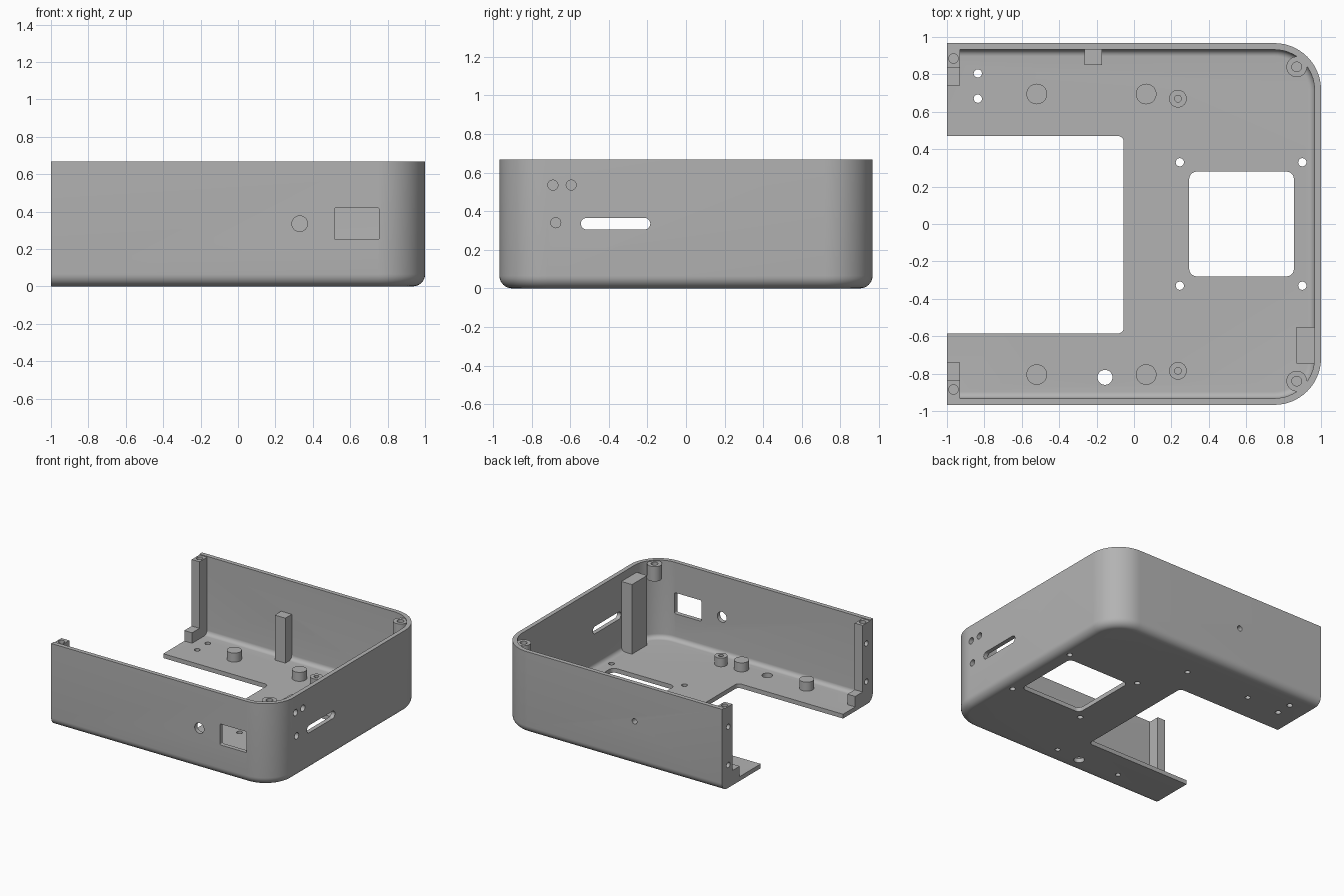
import bpy, bmesh
from math import sin, cos, pi

cube = bpy.data.objects.get("Cube")
if cube:
    bpy.data.objects.remove(cube, do_unlink=True)

GREY = (0.45, 0.45, 0.45, 1)
mat = bpy.data.materials.new("plain grey")
mat.use_nodes = True
mat.diffuse_color = GREY
bsdf = mat.node_tree.nodes["Principled BSDF"]
bsdf.inputs["Base Color"].default_value = GREY
bsdf.inputs["Roughness"].default_value = 0.7

HALF_Y, HEIGHT, WALL, CORNER, FLOOR = 0.967, 0.667, 0.035, 0.25, 0.035


def finish(name, bm):
    bmesh.ops.remove_doubles(bm, verts=bm.verts, dist=1e-5)
    bmesh.ops.recalc_face_normals(bm, faces=bm.faces)
    mesh = bpy.data.meshes.new(name)
    bm.to_mesh(mesh)
    bm.free()
    mesh.materials.append(mat)
    ob = bpy.data.objects.new(name, mesh)
    bpy.context.collection.objects.link(ob)
    return ob


def arc(cx, cy, r, start, steps):
    return [(cx + r * cos(start + pi / 2 * i / steps),
             cy + r * sin(start + pi / 2 * i / steps)) for i in range(steps + 1)]


def rounded(u0, u1, v0, v1, r=0.0, steps=6):
    if r == 0:
        return [(u0, v0), (u1, v0), (u1, v1), (u0, v1)]
    return (arc(u1 - r, v1 - r, r, 0, steps) + arc(u0 + r, v1 - r, r, pi / 2, steps)
            + arc(u0 + r, v0 + r, r, pi, steps) + arc(u1 - r, v0 + r, r, 1.5 * pi, steps))


def disc(u, v, r):
    return [(u + r * cos(pi * i / 16), v + r * sin(pi * i / 16)) for i in range(32)]


def prism(bm, outline, axis, a, b):
    """Extrude a 2D outline along x, y or z between a and b."""
    place = {"x": lambda u, v, w: (w, u, v),
             "y": lambda u, v, w: (u, w, v),
             "z": lambda u, v, w: (u, v, w)}[axis]
    low, high = ([bm.verts.new(place(u, v, w)) for u, v in outline] for w in (a, b))
    bm.faces.new(low[::-1])
    bm.faces.new(high)
    n = len(outline)
    for i in range(n):
        j = (i + 1) % n
        bm.faces.new((low[i], low[j], high[j], high[i]))


def part(name, outline, axis, a, b):
    bm = bmesh.new()
    prism(bm, outline, axis, a, b)
    return finish(name, bm)


def tub(name, inset, left, bottom, top, fillet):
    """Solid with two round right-hand corners and a filleted lower edge."""
    levels = [(inset + fillet * (1 - sin(pi / 2 * i / 8)),
               bottom + fillet * (1 - cos(pi / 2 * i / 8))) for i in range(9)]
    levels.append((inset, top))
    bm = bmesh.new()
    rings = []
    for d, z in levels:
        r = CORNER - d
        cx, cy = 1 - CORNER, HALF_Y - CORNER
        pts = ([(left, d - HALF_Y)] + arc(cx, -cy, r, -pi / 2, 16)
               + arc(cx, cy, r, 0, 16) + [(left, HALF_Y - d)])
        rings.append([bm.verts.new((x, y, z)) for x, y in pts])
    bm.faces.new(rings[0][::-1])
    bm.faces.new(rings[-1])
    for lo, hi in zip(rings, rings[1:]):
        for i in range(len(lo)):
            j = (i + 1) % len(lo)
            bm.faces.new((lo[i], lo[j], hi[j], hi[i]))
    return finish(name, bm)


# Main shell and its cavity
shell = tub("case_shell", 0, -1, 0, HEIGHT, 0.065)
cavity = tub("cavity_cutter", WALL, -1.2, FLOOR, HEIGHT + 0.1, 0.035)

# All openings and drilled holes gathered in one cutter
cut = bmesh.new()
prism(cut, rounded(-1.2, -0.055, -0.585, 0.47, 0.03), "z", -0.05, 0.1)
prism(cut, rounded(0.295, 0.855, -0.28, 0.28, 0.04), "z", -0.05, 0.1)
for x, y in [(0.245, 0.33), (0.245, -0.33), (0.9, 0.33), (0.9, -0.33),
             (-0.835, 0.805), (-0.835, 0.67)]:
    prism(cut, disc(x, y, 0.022), "z", -0.05, 0.1)
prism(cut, disc(-0.155, -0.82, 0.04), "z", -0.05, 0.1)

# Front wall window and round hole, back wall screw hole
prism(cut, rounded(0.515, 0.755, 0.25, 0.42, 0.01), "y", -1.1, -0.9)
prism(cut, disc(0.33, 0.335, 0.042), "y", -1.1, -0.9)
prism(cut, disc(-0.215, 0.36, 0.022), "y", 0.88, 1.1)

# Right wall slot and screw holes
prism(cut, rounded(-0.545, -0.185, 0.305, 0.365, 0.0299), "x", 0.9, 1.1)
for y, z in [(-0.69, 0.535), (-0.595, 0.535), (-0.675, 0.34)]:
    prism(cut, disc(y, z, 0.026), "x", 0.9, 1.1)

parts = [shell]

# Solid standoffs drilled from below and open standoffs drilled from above
for side, y_wide, y_small in (("back", 0.695, 0.67), ("front", -0.805, -0.785)):
    for place, x in (("left_end", -0.52), ("middle", 0.065)):
        parts.append(part(f"{side}_{place}_standoff", disc(x, y_wide, 0.055),
                          "z", FLOOR - 0.01, 0.108))
        prism(cut, disc(x, y_wide, 0.02), "z", -0.05, 0.085)
    parts.append(part(f"{side}_screw_standoff", disc(0.235, y_small, 0.047),
                      "z", FLOOR - 0.01, 0.105))
    prism(cut, disc(0.235, y_small, 0.018), "z", 0.045, 0.15)

# Corner lid bosses, open end posts and their foot blocks
for side, s in (("back", 1), ("front", -1)):
    inner = s * (HALF_Y - WALL)
    boss_y = s * 0.84
    parts.append(part(f"{side}_lid_boss", disc(0.87, boss_y, 0.055), "z", 0.54, 0.66))
    prism(cut, disc(0.87, boss_y, 0.026), "z", 0.57, 0.8)

    y0, y1 = sorted((inner, s * 0.835))
    parts.append(part(f"{side}_end_post", rounded(-1, -0.93, y0, y1), "z", FLOOR, 0.66))
    prism(cut, disc(-0.965, s * 0.885, 0.025), "z", 0.57, 0.8)
    for z in (0.185, 0.495):
        prism(cut, disc(s * 0.885, z, 0.022), "x", -1.1, -0.95)

    y0, y1 = sorted((s * 0.835, s * 0.74))
    parts.append(part(f"{side}_foot_block", rounded(-1, -0.93, y0, y1), "z", FLOOR, 0.12))

# Tall mounting blocks against the back and right walls
parts.append(part("back_wall_block", rounded(-0.265, -0.17, 0.85, 0.94),
                  "z", FLOOR - 0.01, 0.4))
parts.append(part("right_wall_block", rounded(0.87, 0.97, -0.745, -0.55),
                  "z", FLOOR - 0.01, 0.6))

drills = finish("drill_cutter", cut)


def subtract(ob, cutter):
    mod = ob.modifiers.new(cutter.name, "BOOLEAN")
    mod.operation = "DIFFERENCE"
    mod.solver = "EXACT"
    mod.object = cutter


subtract(shell, cavity)
for ob in parts:
    subtract(ob, drills)

# Bake the cuts, drop the cutters and smooth the round faces
graph = bpy.context.evaluated_depsgraph_get()
baked = [bpy.data.meshes.new_from_object(ob.evaluated_get(graph)) for ob in parts]
for ob, mesh in zip(parts, baked):
    ob.modifiers.clear()
    ob.data = mesh
for cutter in (cavity, drills):
    bpy.data.objects.remove(cutter, do_unlink=True)
bpy.ops.object.select_all(action="DESELECT")
for ob in parts:
    ob.select_set(True)
bpy.context.view_layer.objects.active = shell
bpy.ops.object.shade_smooth_by_angle(angle=pi / 6)
